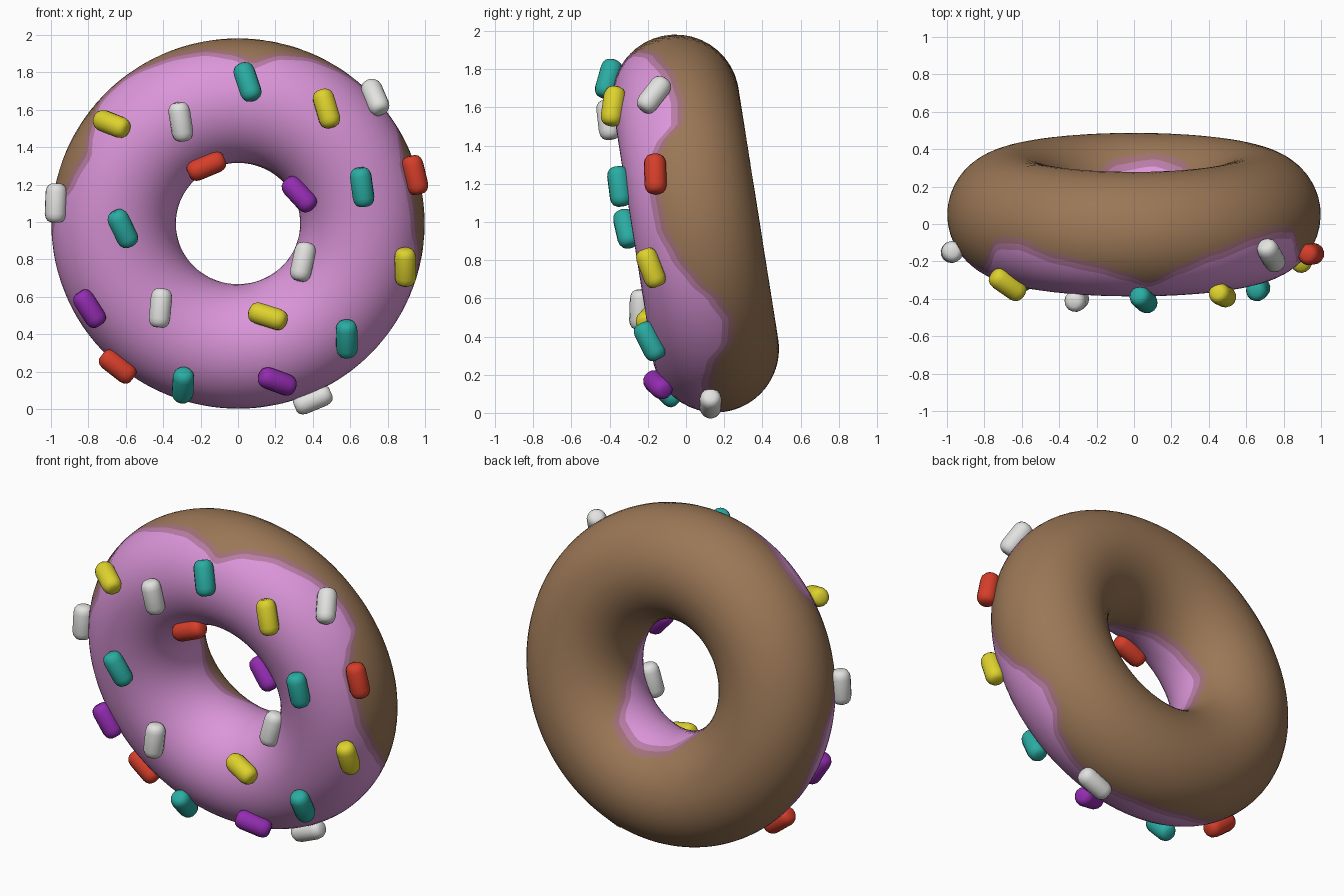
import bpy, bmesh, math
from mathutils import Vector, Matrix

if "Cube" in bpy.data.objects:
    bpy.data.objects.remove(bpy.data.objects["Cube"])

# Ring dimensions and the frame of the tilted ring
R, r, TILT = 0.665, 0.333, math.radians(9)
C = Vector((0, 0.05, 0.992))
X = Vector((1, 0, 0))
U = Vector((0, -math.sin(TILT), math.cos(TILT)))
N = Vector((0, -math.cos(TILT), -math.sin(TILT)))


def srgb(*c):
    return [((v / 255 + 0.055) / 1.055) ** 2.4 for v in c] + [1]


def material(name, *c):
    m = bpy.data.materials.new(name)
    m.diffuse_color = srgb(*c)
    m.use_nodes = True
    m.node_tree.nodes["Principled BSDF"].inputs["Base Color"].default_value = m.diffuse_color
    return m


MATS = {n: material(n, *c) for n, c in {
    "dough brown": (155, 119, 86), "icing rim brown": (160, 112, 118),
    "icing rim mauve": (184, 124, 166), "icing pink": (220, 150, 218),
    "teal": (42, 172, 162), "yellow": (222, 210, 45), "red": (214, 62, 42),
    "purple": (148, 44, 178), "white": (226, 226, 224)}.items()}


def make_object(name, bm, mats):
    bmesh.ops.recalc_face_normals(bm, faces=bm.faces)
    for f in bm.faces:
        f.smooth = True
    me = bpy.data.meshes.new(name)
    bm.to_mesh(me)
    bm.free()
    for m in mats:
        me.materials.append(MATS[m])
    ob = bpy.data.objects.new(name, me)
    bpy.context.collection.objects.link(ob)
    return ob


def wavy(keys, a):
    """Periodic eased interpolation of (angle, value) keys, in degrees."""
    pts = keys + [(keys[0][0] + 360, keys[0][1])]
    a = (a - keys[0][0]) % 360 + keys[0][0]
    for (a0, v0), (a1, v1) in zip(pts, pts[1:]):
        if a <= a1:
            t = (a - a0) / (a1 - a0)
            t = 0.5 * t + 0.5 * t * t * (3 - 2 * t)
            return v0 + (v1 - v0) * t


# Icing edge: tube angle (0 outer rim, 90 front, 180 hole) by angle round the ring
OUTER = [(0, 27), (10, 28), (21, 26), (27, 14), (32, -4), (40, -7), (50, -4), (65, 8),
         (75, 20), (85, 38), (92, 28), (102, 18), (115, 11), (128, 0), (137, 2),
         (146, 26), (153, 38), (165, 32), (175, 14), (185, -2), (198, -7), (212, 0),
         (228, -4), (242, 2), (258, -6), (275, -4), (290, 6), (302, 6), (313, -2),
         (320, -18), (328, -22), (336, -12), (342, 2), (350, 16)]
INNER = [(0, 186), (30, 176), (60, 170), (90, 174), (120, 190), (150, 198), (180, 208),
         (205, 202), (230, 206), (258, 226), (285, 232), (308, 226), (330, 204)]


# Ring: mesh rows follow the icing edge so colours split cleanly
def donut():
    seg, n_ice, n_back = 180, 24, 24
    bm = bmesh.new()
    rows = []
    for i in range(seg):
        ph = 360 * i / seg
        o, k = wavy(OUTER, ph), wavy(INNER, ph)
        a, b = o + 12, k - 15
        th = [o, o + 6] + [a + (b - a) * j / n_ice for j in range(n_ice + 1)]
        th += [k - 7.5] + [k + (o + 360 - k) * j / n_back for j in range(n_back)]
        p = math.radians(ph)
        d = math.cos(p) * X + math.sin(p) * U
        rows.append([bm.verts.new(C + (R + r * math.cos(math.radians(t))) * d
                                  + r * math.sin(math.radians(t)) * N) for t in th])
    cnt = len(rows[0])
    for i in range(seg):
        A, B = rows[i], rows[(i + 1) % seg]
        for j in range(cnt):
            f = bm.faces.new((A[j], B[j], B[(j + 1) % cnt], A[(j + 1) % cnt]))
            if j in (0, n_ice + 3):
                f.material_index = 1
            elif j in (1, n_ice + 2):
                f.material_index = 2
            elif j < n_ice + 2:
                f.material_index = 3
    make_object("donut_ring", bm, ["dough brown", "icing rim brown",
                                   "icing rim mauve", "icing pink"])


def surface(p):
    """Signed distance to the ring and outward normal at p."""
    q = p - C
    radial = q - q.dot(N) * N
    v = q - radial.normalized() * R
    return v.length - r, v.normalized()


# Sprinkle: rounded stubby rod lying on the surface
def sprinkle(name, colour, x, y, z, direction):
    if y is None:                      # drop on from the front
        p = Vector((x, -1, z))
        for _ in range(60):
            p.y += surface(p)[0]
    else:                              # snap to nearest surface point
        p = Vector((x, y, z))
    dist, nrm = surface(p)
    p = p + nrm * (0.033 - dist)
    d = Vector(direction)
    d = (d - d.dot(nrm) * nrm).normalized()
    side = nrm.cross(d)
    mat = Matrix((side, nrm, d)).transposed()
    bm = bmesh.new()
    profile = [(-0.104, 0.026), (-0.096, 0.042), (-0.08, 0.053), (-0.058, 0.058)]
    profile += [(-h, w) for h, w in reversed(profile)]
    n = 14
    rings = [[bm.verts.new(p + mat @ Vector((w * math.cos(2 * math.pi * i / n),
                                             w * math.sin(2 * math.pi * i / n), h)))
              for i in range(n)] for h, w in profile]
    for A, B in zip(rings, rings[1:]):
        for i in range(n):
            bm.faces.new((A[i], A[(i + 1) % n], B[(i + 1) % n], B[i]))
    bm.faces.new(rings[0])
    bm.faces.new(rings[-1])
    make_object(name, bm, [colour])


donut()
SPRINKLES = [
    ("teal", 0.05, None, 1.74, (-.3, 0, 1)), ("yellow", .465, None, 1.6, (-.25, 0, 1)),
    ("white", .72, -.16, 1.655, (-.5, .8, .9)), ("yellow", -.66, None, 1.515, (1, 0, -.45)),
    ("white", -.305, None, 1.54, (-.15, 0, 1)), ("red", -.18, None, 1.325, (1, 0, .4)),
    ("purple", .35, None, 1.165, (1, 0, -.7)), ("teal", .66, None, 1.19, (-.15, 0, 1)),
    ("red", .94, -.157, 1.25, (-.3, 0, 1)), ("white", -.94, -.13, 1.1, (0, 0, 1)),
    ("teal", -.62, None, .97, (-.5, 0, 1)), ("white", .37, None, .78, (.1, 0, 1)),
    ("yellow", .92, -.21, .75, (0, -.4, 1)), ("purple", -.775, None, .55, (-.55, 0, 1)),
    ("white", -.42, None, .54, (.1, 0, 1)), ("yellow", .165, None, .485, (1, 0, -.4)),
    ("red", -.63, 0, .245, (1, 0, -.75)), ("teal", .585, -.2, .37, (0, -.6, 1)),
    ("teal", -.29, -.1, .14, (.1, -.6, 1)), ("purple", .21, -.15, .145, (1, .2, -.5)),
    ("white", .39, .13, .075, (1, 0, .3))]
for i, s in enumerate(SPRINKLES):
    sprinkle(f"sprinkle_{s[0]}_{i + 1}", *s)
